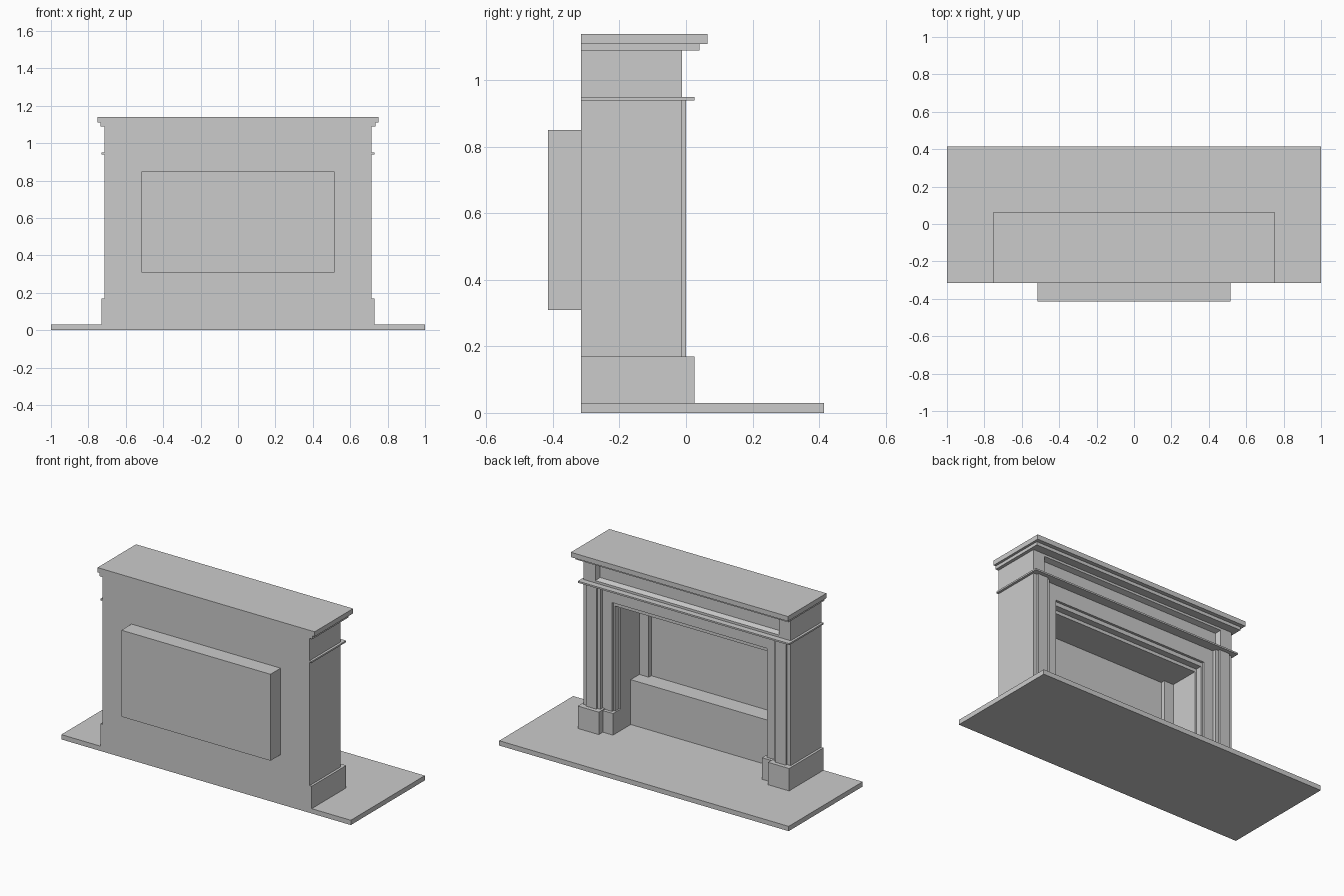
import bpy
import bmesh

if "Cube" in bpy.data.objects:
    bpy.data.objects.remove(bpy.data.objects["Cube"])

# One plain stone colour
stone = bpy.data.materials.new("pale_grey_stone")
stone.use_nodes = True
colour = (0.6, 0.6, 0.6, 1)
stone.diffuse_color = colour
stone.node_tree.nodes["Principled BSDF"].inputs["Base Color"].default_value = colour


def finish(name, bm):
    mesh = bpy.data.meshes.new(name)
    bmesh.ops.recalc_face_normals(bm, faces=bm.faces)
    bm.to_mesh(mesh)
    bm.free()
    mesh.materials.append(stone)
    obj = bpy.data.objects.new(name, mesh)
    bpy.context.collection.objects.link(obj)
    return obj


def add_box(bm, xs, ys, zs):
    verts = bmesh.ops.create_cube(bm, size=1)["verts"]
    for v in verts:
        v.co = [r[0] if c < 0 else r[1] for c, r in zip(v.co, (xs, ys, zs))]


def box(name, xs, ys, zs):
    bm = bmesh.new()
    add_box(bm, xs, ys, zs)
    return finish(name, bm)


def pair(name, xs, ys, zs):
    box("left_" + name, xs, ys, zs)
    box("right_" + name, (-xs[1], -xs[0]), ys, zs)


def surround(name, half, head, ys, top):
    """Arch-shaped slab around the opening, as one extruded outline."""
    side, foot = 0.715, 0.03
    outline = [(-side, foot), (-half, foot), (-half, head), (half, head),
               (half, foot), (side, foot), (side, top), (-side, top)]
    bm = bmesh.new()
    face = bm.faces.new([bm.verts.new((x, ys[0], z)) for x, z in outline])
    new = bmesh.ops.extrude_face_region(bm, geom=[face])["geom"]
    for v in new:
        if isinstance(v, bmesh.types.BMVert):
            v.co.y = ys[1]
    return finish(name, bm)


back = -0.315

# Hearth slab
box("hearth", (-1, 1), (back, 0.415), (0, 0.03))

# Body around the opening, stepping inward towards the firebox
surround("chimney_body", 0.515, 0.80, (back, -0.09), 1.09)
surround("inner_casing", 0.525, 0.82, (-0.09, -0.05), 1.09)
surround("outer_casing", 0.535, 0.845, (-0.05, -0.035), 0.94)

# Firebox interior and the box behind it
box("firebox_shelf", (-0.515, 0.515), (back, -0.19), (0.03, 0.31))
box("firebox_back", (-0.515, 0.515), (back, -0.30), (0.31, 0.80))
pair("firebox_pier", (0.45, 0.515), (-0.30, -0.275), (0.31, 0.80))
box("rear_box", (-0.515, 0.515), (-0.415, back), (0.31, 0.85))

# Plinths and pilasters
pair("outer_plinth", (0.585, 0.73), (back, 0.025), (0.03, 0.17))
pair("inner_plinth", (0.515, 0.585), (-0.19, -0.015), (0.03, 0.165))
pair("pilaster_board", (0.60, 0.715), (-0.035, -0.012), (0.17, 0.94))
pair("pilaster_strip", (0.62, 0.69), (-0.012, 0), (0.17, 0.94))

# Frieze with a recessed, sloping-sided panel
bm = bmesh.new()
add_box(bm, (-0.715, 0.715), (-0.05, -0.012), (0.95, 1.09))
bm.normal_update()
panel = max(bm.faces, key=lambda f: f.calc_center_median().y)
bmesh.ops.inset_region(bm, faces=[panel], thickness=0.02)
for v in panel.verts:
    v.co.x *= 0.63 / 0.695
bmesh.ops.inset_region(bm, faces=[panel], thickness=0.015, depth=-0.032)
finish("frieze", bm)

# Ledge and mantel shelf
box("ledge", (-0.73, 0.73), (back, 0.025), (0.94, 0.95))
box("mantel_moulding", (-0.735, 0.735), (back, 0.04), (1.09, 1.11))
box("mantel_shelf", (-0.75, 0.75), (back, 0.065), (1.11, 1.14))
